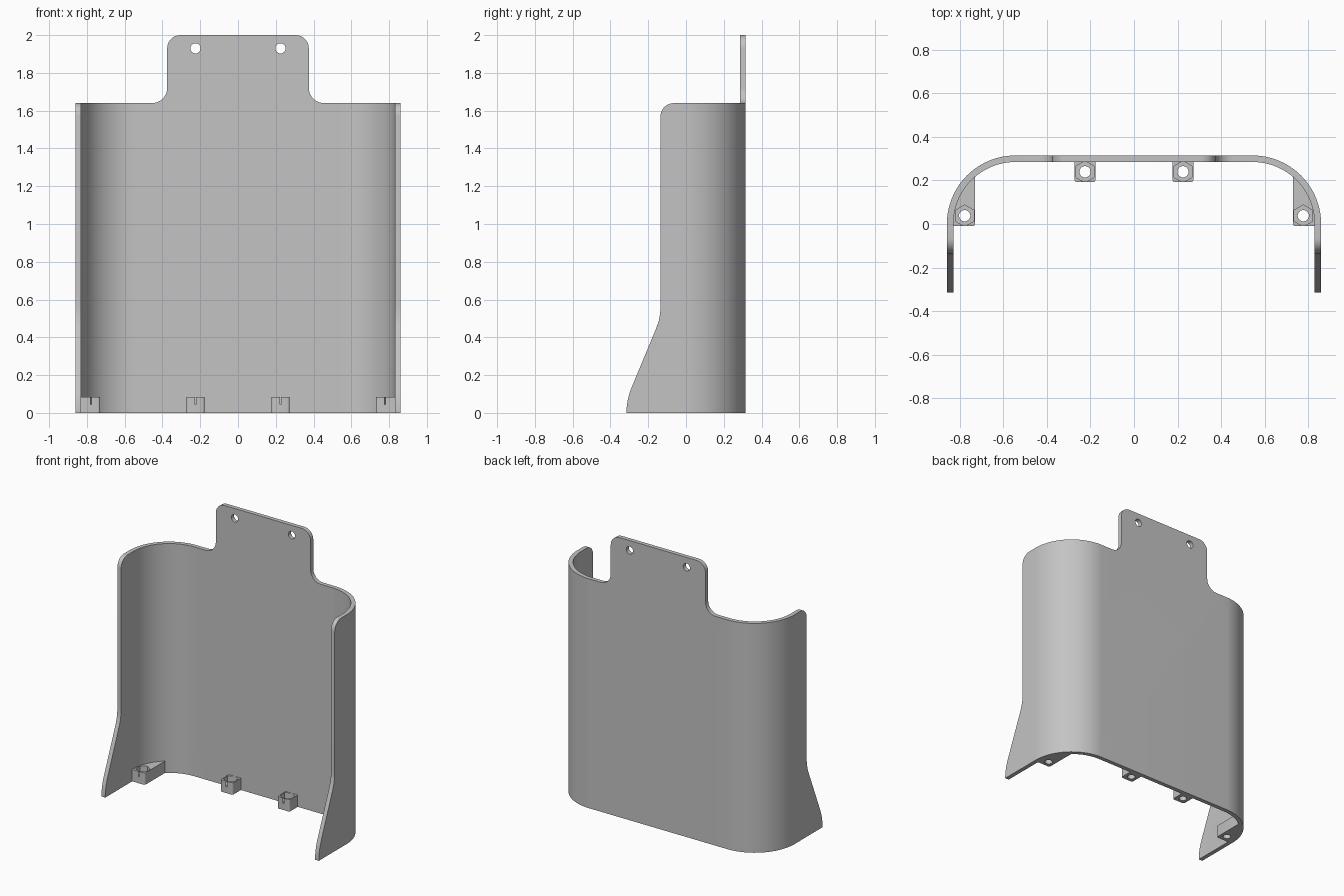
import bpy, bmesh
from math import cos, sin, radians, pi
from mathutils import Vector

cube = bpy.data.objects.get("Cube")
if cube:
    bpy.data.objects.remove(cube, do_unlink=True)

GREY = (0.55, 0.55, 0.55, 1)
mat = bpy.data.materials.new("plain grey")
mat.use_nodes = True
mat.diffuse_color = GREY
mat.node_tree.nodes["Principled BSDF"].inputs["Base Color"].default_value = GREY

HEIGHT, SHOULDER = 2.0, 1.64
BACK, HALF, FRONT = 0.315, 0.86, -0.315
WALL = 0.03
CX = HALF - BACK          # centre of each rounded back corner
INNER = BACK - WALL


def arc(cx, cy, r, start, end, n=8):
    """Points along an arc, angles in degrees."""
    return [(cx + r * cos(radians(start + (end - start) * i / n)),
             cy + r * sin(radians(start + (end - start) * i / n))) for i in range(n + 1)]


def mirrored(points):
    """Close a right-half outline with its mirror image."""
    return points + [(-x, y) for x, y in reversed(points)]


def prism(name, points, low, high, axis="z"):
    """Extrude a 2D outline along an axis."""
    place = {"x": lambda a, b, t: (t, a, b),
             "y": lambda a, b, t: (a, t, b),
             "z": lambda a, b, t: (a, b, t)}[axis]
    step = Vector(place(0, 0, high - low))
    bm = bmesh.new()
    face = bm.faces.new([bm.verts.new(place(a, b, low)) for a, b in points])
    out = bmesh.ops.extrude_face_region(bm, geom=[face], use_keep_orig=True)
    bmesh.ops.translate(bm, vec=step, verts=[v for v in out["geom"] if isinstance(v, bmesh.types.BMVert)])
    bmesh.ops.recalc_face_normals(bm, faces=bm.faces)
    mesh = bpy.data.meshes.new(name)
    bm.to_mesh(mesh)
    bm.free()
    mesh.materials.append(mat)
    obj = bpy.data.objects.new(name, mesh)
    bpy.context.collection.objects.link(obj)
    return obj


def cut(target, tool, operation="DIFFERENCE"):
    """Apply a boolean and remove its tool."""
    mod = target.modifiers.new("cut", "BOOLEAN")
    mod.object, mod.operation, mod.solver = tool, operation, "EXACT"
    bpy.ops.object.select_all(action="DESELECT")
    bpy.context.view_layer.objects.active = target
    target.select_set(True)
    bpy.ops.object.modifier_apply(modifier=mod.name)
    bpy.data.objects.remove(tool, do_unlink=True)


def smooth(obj):
    bpy.ops.object.select_all(action="DESELECT")
    bpy.context.view_layer.objects.active = obj
    obj.select_set(True)
    bpy.ops.object.shade_smooth_by_angle(angle=radians(25))


# Curved guard wall: U-shaped section
outer = [(HALF, FRONT)] + arc(CX, 0, BACK, 0, 90, 24)
inner = [(HALF - WALL, FRONT)] + arc(CX, 0, INNER, 0, 90, 24)
section = mirrored(outer) + list(reversed(mirrored(inner)))
shell = prism("guard_shell", section, 0, HEIGHT)

# Front silhouette: shoulders, fillets and mounting tab
tab = 0.375
silhouette = mirrored([(1, -0.1), (1, SHOULDER)]
                      + arc(tab + 0.08, SHOULDER + 0.08, 0.08, 270, 180)
                      + arc(tab - 0.07, HEIGHT - 0.07, 0.07, 0, 90))
cut(shell, prism("front_cutter", silhouette, -1, 1, "y"), "INTERSECT")

# Side silhouette: flared foot and rounded upper corner
edge = ([(0.5, -0.1), (FRONT, -0.1), (FRONT, 0.02), (-0.31, 0.06), (-0.302, 0.095), (-0.29, 0.13),
         (-0.157, 0.45), (-0.144, 0.488), (-0.137, 0.525), (-0.135, 0.56)]
        + arc(-0.065, SHOULDER - 0.07, 0.07, 180, 90) + [(-0.065, 2.1), (0.5, 2.1)])
cut(shell, prism("side_cutter", edge, -1, 1, "x"), "INTERSECT")

# Screw holes in the tab
for x in (-0.225, 0.225):
    cut(shell, prism("tab_hole", arc(x, 1.93, 0.027, 0, 345, 23), 0, 1, "y"))
smooth(shell)

# Nut bosses at the foot: outline, bolt hole and hexagonal pocket
BOSS = 0.085
EMBED = 0.006
R = 0.012


def boss(name, outline, x, y):
    obj = prism(name, outline, 0, BOSS)
    cut(obj, prism("bolt_hole", arc(x, y, 0.026, 0, 345, 23), -0.1, 0.2))
    cut(obj, prism("nut_pocket", arc(x, y, 0.0495, 30, 330, 5), 0.045, 0.2))
    smooth(obj)


for side, label in ((1, "left"), (-1, "right")):
    x, y = 0.225, 0.24
    lo, hi, front = x - 0.048, x + 0.048, y - 0.048
    block = ([(hi, INNER + EMBED), (lo, INNER + EMBED)]
             + arc(lo + R, front + R, R, 180, 270, 4) + arc(hi - R, front + R, R, 270, 360, 4))
    boss(label + "_back_boss", [(side * a, b) for a, b in block], side * x, y)

    x, y = 0.778, 0.038
    lo, front = x - 0.048, y - 0.048
    web = (arc(lo + R, front + R, R, 180, 270, 4) + [(HALF - WALL + EMBED, front)]
           + [p for p in arc(CX, 0, INNER + EMBED, 0, 90, 24) if p[0] > lo + 0.005] + [(lo, 0.219)])
    boss(label + "_corner_boss", [(side * a, b) for a, b in web], side * x, y)
